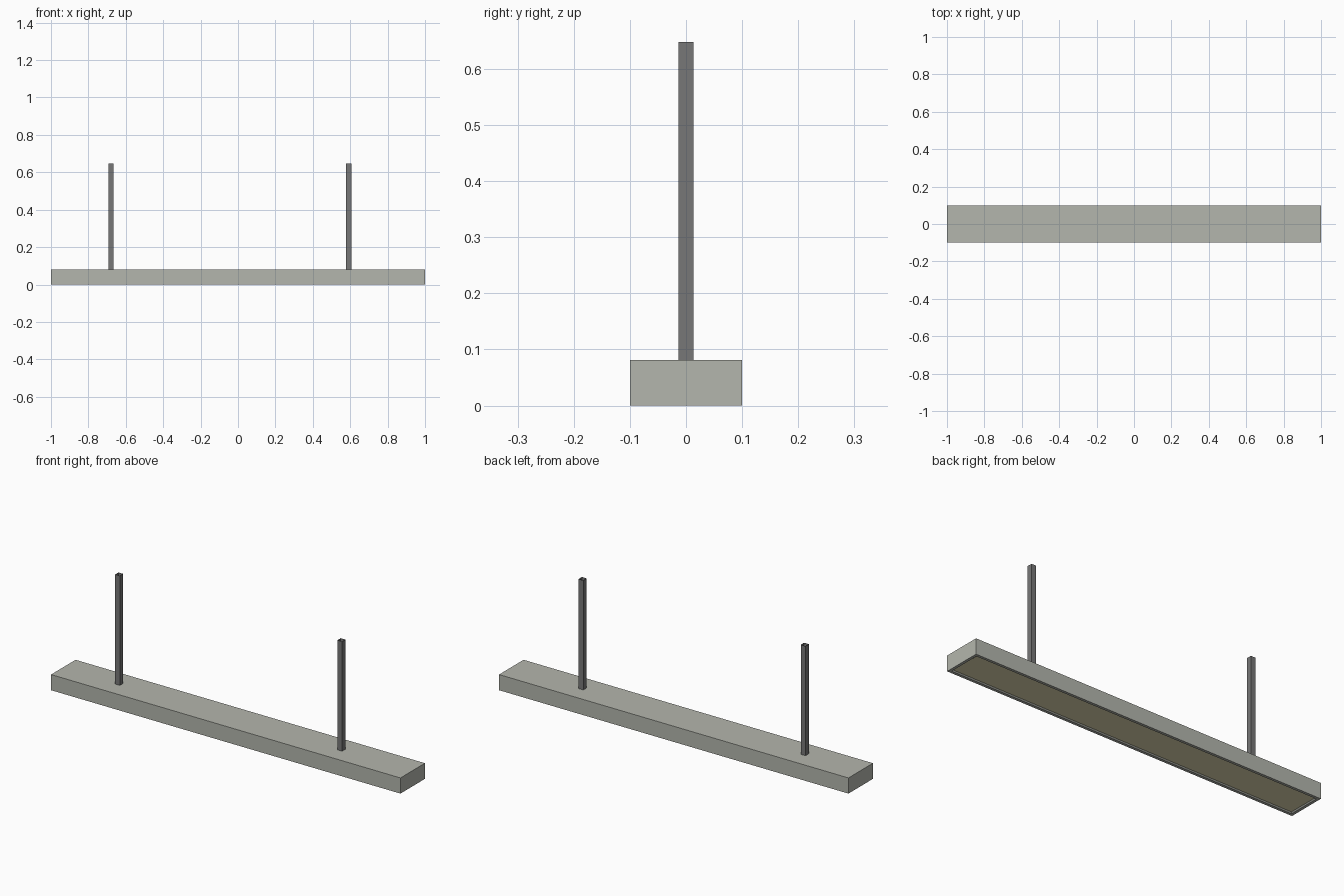
import bpy, bmesh
from mathutils import Matrix

if "Cube" in bpy.data.objects:
    bpy.data.objects.remove(bpy.data.objects["Cube"])


def material(name, rgb):
    m = bpy.data.materials.new(name)
    m.diffuse_color = (*rgb, 1)
    m.use_nodes = True
    m.node_tree.nodes["Principled BSDF"].inputs["Base Color"].default_value = m.diffuse_color
    return m


HOUSING = material("warm_grey", (0.456, 0.468, 0.418))
DARK = material("dark_grey", (0.185, 0.185, 0.185))
PANEL = material("pale_yellow", (0.76, 0.71, 0.445))


def box(bm, x, y, z0, z1):
    """Add a box of width x and depth y between two heights."""
    m = Matrix.Translation((0, 0, (z0 + z1) / 2)) @ Matrix.Diagonal((x, y, z1 - z0, 1))
    bmesh.ops.create_cube(bm, size=1, matrix=m)
    bm.normal_update()


def finish(bm, name, mats, location=(0, 0, 0)):
    me = bpy.data.meshes.new(name)
    bm.to_mesh(me)
    bm.free()
    for m in mats:
        me.materials.append(m)
    ob = bpy.data.objects.new(name, me)
    ob.location = location
    bpy.context.collection.objects.link(ob)
    return ob


# Lamp housing: long box with a rim and a slightly recessed light panel underneath
bm = bmesh.new()
box(bm, 2.0, 0.2, 0, 0.081)
bottom = next(f for f in bm.faces if f.normal.z < -0.9)
bmesh.ops.inset_region(bm, faces=[bottom], thickness=0.02)
bmesh.ops.inset_region(bm, faces=[bottom], thickness=0.008)
for v in bottom.verts:
    v.co.z = 0.005
bottom.material_index = 1
finish(bm, "lamp_housing", [HOUSING, PANEL])

# Hanging rods: square tubes, open at both ends
for name, x in (("left_rod", -0.68), ("right_rod", 0.592)):
    bm = bmesh.new()
    box(bm, 0.027, 0.027, 0.081, 0.648)
    ends = [f for f in bm.faces if abs(f.normal.z) > 0.9]
    bmesh.ops.delete(bm, geom=ends, context="FACES_ONLY")
    finish(bm, name, [DARK], (x, 0, 0))
